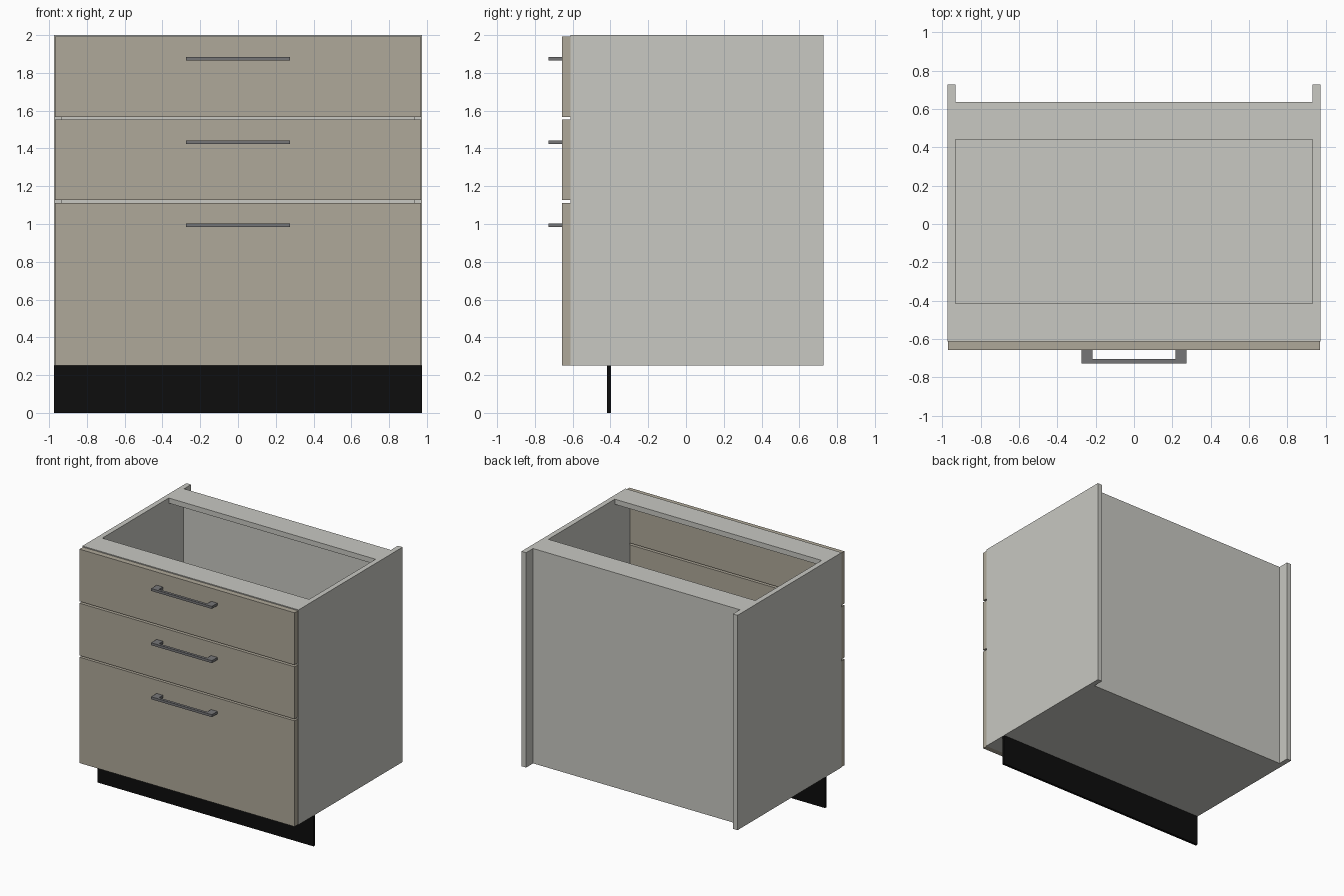
import bpy

if "Cube" in bpy.data.objects:
    bpy.data.objects.remove(bpy.data.objects["Cube"])


def material(name, rgb):
    m = bpy.data.materials.new(name)
    m.diffuse_color = (*rgb, 1.0)
    m.use_nodes = True
    m.node_tree.nodes["Principled BSDF"].inputs["Base Color"].default_value = m.diffuse_color
    return m


CARCASS = material("pale grey board", (0.58, 0.58, 0.54))
FRONT = material("warm beige front", (0.43, 0.395, 0.32))
METAL = material("grey metal", (0.18, 0.18, 0.185))
BLACK = material("black plinth", (0.004, 0.004, 0.004))


def prism(name, outline, z0, z1, mat):
    """Extrude a counter-clockwise xy outline from z0 to z1."""
    n = len(outline)
    verts = [(x, y, z) for z in (z0, z1) for x, y in outline]
    faces = [tuple(reversed(range(n))), tuple(range(n, 2 * n))]
    faces += [(i, (i + 1) % n, n + (i + 1) % n, n + i) for i in range(n)]
    mesh = bpy.data.meshes.new(name)
    mesh.from_pydata(verts, [], faces)
    mesh.materials.append(mat)
    obj = bpy.data.objects.new(name, mesh)
    bpy.context.collection.objects.link(obj)
    return obj


def box(name, x0, x1, y0, y1, z0, z1, mat):
    return prism(name, [(x0, y0), (x1, y0), (x1, y1), (x0, y1)], z0, z1, mat)


W, T = 0.974, 0.042            # half width, board thickness
IN = W - T                     # inner half width
Y0, Y1, YB = -0.612, 0.727, 0.637
Z0, Z1 = 0.25, 2.0

# Carcass: sides, floor, back sheet and the two top rails
box("left_side", -W, -IN, Y0, Y1, Z0, Z1, CARCASS)
box("right_side", IN, W, Y0, Y1, Z0, Z1, CARCASS)
box("floor_panel", -IN, IN, Y0, YB - 0.008, Z0, Z0 + T, CARCASS)
box("back_panel", -IN, IN, YB - 0.008, YB, Z0, Z1, CARCASS)
box("front_rail", -IN, IN, Y0, -0.415, Z1 - T, Z1, CARCASS)
box("back_rail", -IN, IN, 0.44, YB - 0.008, Z1 - T, Z1, CARCASS)

# Recessed plinth
box("plinth", -W, W, -0.419, -0.398, 0.0, Z0, BLACK)

# Drawer fronts, each with a U-shaped bar handle
YF, YH = -0.656, -0.727
drawers = [("top", 1.567, 1.992, 1.875),
           ("middle", 1.126, 1.552, 1.433),
           ("bottom", 0.25, 1.112, 0.993)]
for label, z0, z1, zh in drawers:
    box(label + "_drawer_front", -0.969, 0.969, YF, Y0, z0, z1, FRONT)
    outline = [(-0.274, YH), (0.274, YH), (0.274, YF), (0.217, YF),
               (0.217, -0.705), (-0.217, -0.705), (-0.217, YF), (-0.274, YF)]
    prism(label + "_handle", outline, zh - 0.01, zh + 0.01, METAL)
